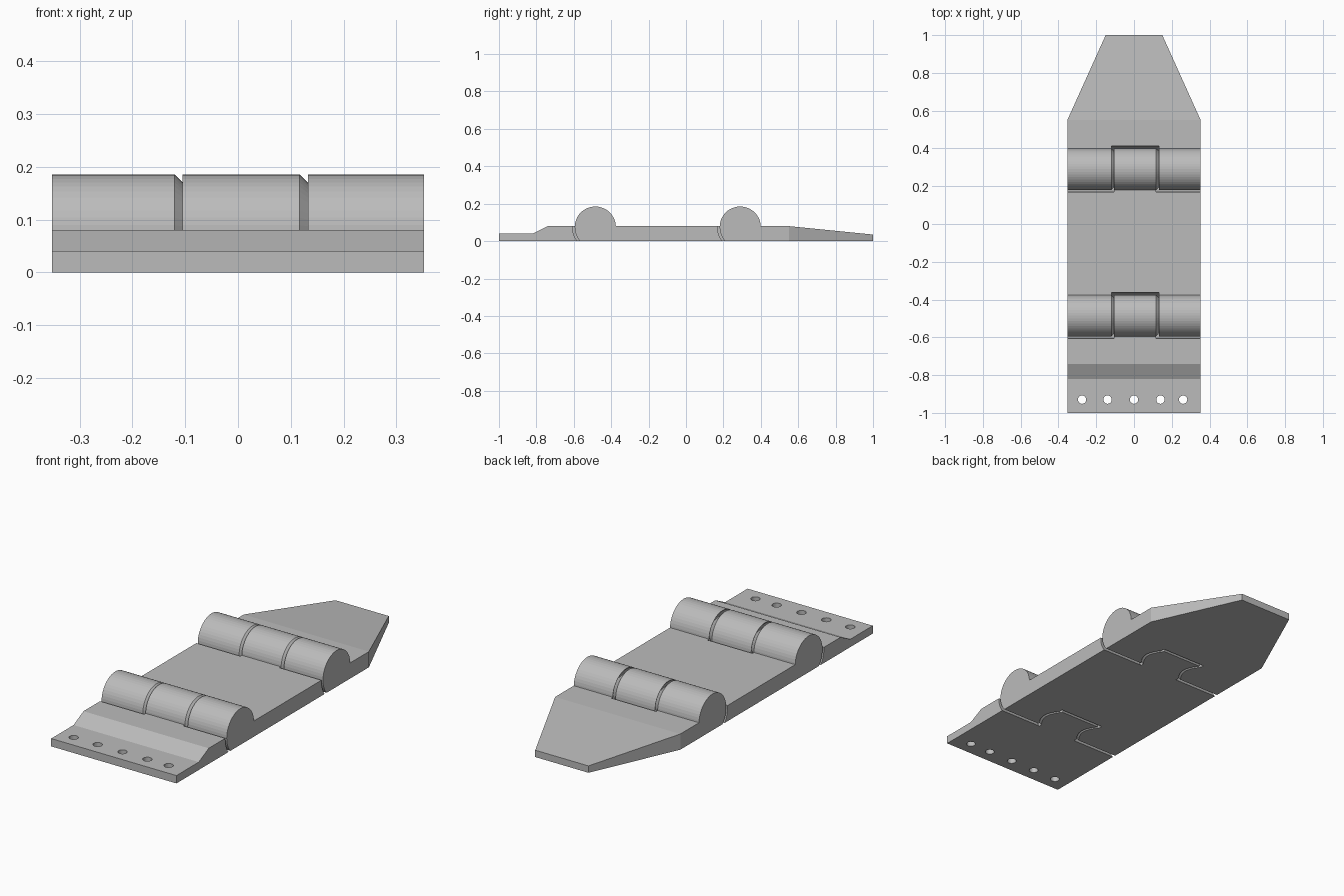
import bpy, bmesh, math
from mathutils import Matrix

if "Cube" in bpy.data.objects:
    bpy.data.objects.remove(bpy.data.objects["Cube"])

W = 0.353            # half width
R, RC = 0.11, 0.122  # knuckle radius, clearance radius
HZ = 0.075           # hinge axis height
H1, H2 = -0.485, 0.29
XL0, XL1, XR0, XR1 = -0.12, -0.105, 0.117, 0.133  # knuckle gaps

grey = bpy.data.materials.new("plain_grey")
grey.diffuse_color = (0.5, 0.5, 0.5, 1)
grey.use_nodes = True
grey.node_tree.nodes["Principled BSDF"].inputs["Base Color"].default_value = grey.diffuse_color


def make(name, bm):
    bmesh.ops.recalc_face_normals(bm, faces=bm.faces)
    me = bpy.data.meshes.new(name)
    bm.to_mesh(me)
    bm.free()
    me.materials.append(grey)
    ob = bpy.data.objects.new(name, me)
    bpy.context.collection.objects.link(ob)
    return ob


def prism(name, profile, taper=False):
    """Extrude a (y, z) profile across the full width."""
    bm = bmesh.new()
    a = [bm.verts.new((-W, y, z)) for y, z in profile]
    b = [bm.verts.new((W, y, z)) for y, z in profile]
    bm.faces.new(a)
    bm.faces.new(b)
    n = len(a)
    for i in range(n):
        j = (i + 1) % n
        bm.faces.new((a[i], a[j], b[j], b[i]))
    if taper:
        for s in (-1, 1):
            bmesh.ops.bisect_plane(bm, geom=bm.verts[:] + bm.edges[:] + bm.faces[:],
                                   plane_co=(s * W, 0.55, 0), plane_no=(s * 0.45, 0.203, 0),
                                   clear_outer=True)
            bmesh.ops.holes_fill(bm, edges=[e for e in bm.edges if e.is_boundary], sides=0)
    return make(name, bm)


def lathe(cy, stations, n=48):
    """Revolve (x, radius) stations around the hinge axis at y = cy."""
    bm = bmesh.new()
    rings = []
    for x, r in stations:
        if r == 0:
            rings.append([bm.verts.new((x, cy, HZ))])
        else:
            rings.append([bm.verts.new((x, cy + r * math.cos(2 * math.pi * i / n),
                                        HZ + r * math.sin(2 * math.pi * i / n))) for i in range(n)])
    for p, q in zip(rings, rings[1:]):
        for i in range(n):
            j = (i + 1) % n
            bm.faces.new((p[i], p[j], q[0]) if len(q) == 1 else (p[i], p[j], q[j], q[i]))
    bm.faces.new(rings[0])
    if len(rings[-1]) > 1:
        bm.faces.new(rings[-1])
    return make("helper", bm)


def boolean(ob, other, op):
    other.hide_render = True
    m = ob.modifiers.new("bool", 'BOOLEAN')
    m.operation, m.solver, m.object = op, 'EXACT', other
    bpy.context.view_layer.update()
    ev = ob.evaluated_get(bpy.context.evaluated_depsgraph_get())
    me = bpy.data.meshes.new_from_object(ev)
    ob.modifiers.clear()
    ob.data = me
    bpy.data.objects.remove(other)


def centre_knuckle(ob, c):
    """Single middle knuckle with a cone pin on +x and a socket on -x."""
    boolean(ob, lathe(c, [(-0.5, RC), (XL1, RC)]), 'DIFFERENCE')
    boolean(ob, lathe(c, [(XR0, RC), (0.5, RC)]), 'DIFFERENCE')
    boolean(ob, lathe(c, [(XL1, R), (XR0, R), (XR0 + R, 0)]), 'UNION')
    boolean(ob, lathe(c, [(XL0, 0.123), (0.003, 0)]), 'DIFFERENCE')


def side_knuckles(ob, c):
    """Two outer knuckles: pin on the left one, socket in the right one."""
    boolean(ob, lathe(c, [(XL0, RC), (XR1, RC)]), 'DIFFERENCE')
    boolean(ob, lathe(c, [(-W, R), (XL0, R), (XL0 + R, 0)]), 'UNION')
    boolean(ob, lathe(c, [(XR1, R), (W, R)]), 'UNION')
    boolean(ob, lathe(c, [(0.12, 0.121), (0.241, 0)]), 'DIFFERENCE')


def flatten_base(ob):
    bm = bmesh.new()
    bmesh.ops.create_cube(bm, size=1, matrix=Matrix.Translation((0, 0, -0.5)) @ Matrix.Diagonal((3, 3, 1, 1)))
    boolean(ob, make("helper", bm), 'DIFFERENCE')


T, B = 0.08, -0.06

# Front mounting plate with stepped lip and five holes
front = prism("mounting_plate", [(-1, B), (-1, 0.04), (-0.82, 0.04), (-0.74, T), (H1, T), (H1, B)])
for x in (-0.275, -0.14, 0, 0.14, 0.26):
    bm = bmesh.new()
    bmesh.ops.create_cone(bm, cap_ends=True, segments=24, radius1=0.022, radius2=0.022, depth=0.4,
                          matrix=Matrix.Translation((x, -0.93, 0)))
    boolean(front, make("helper", bm), 'DIFFERENCE')
centre_knuckle(front, H1)

# Middle link
middle = prism("middle_link", [(H1, B), (H1, T), (H2, T), (H2, B)])
side_knuckles(middle, H1)
centre_knuckle(middle, H2)

# Tapered end link
tip = prism("tapered_tip", [(H2, B), (H2, T), (0.55, T), (1, 0.035), (1, B)], taper=True)
side_knuckles(tip, H2)

for ob in (front, middle, tip):
    flatten_base(ob)
